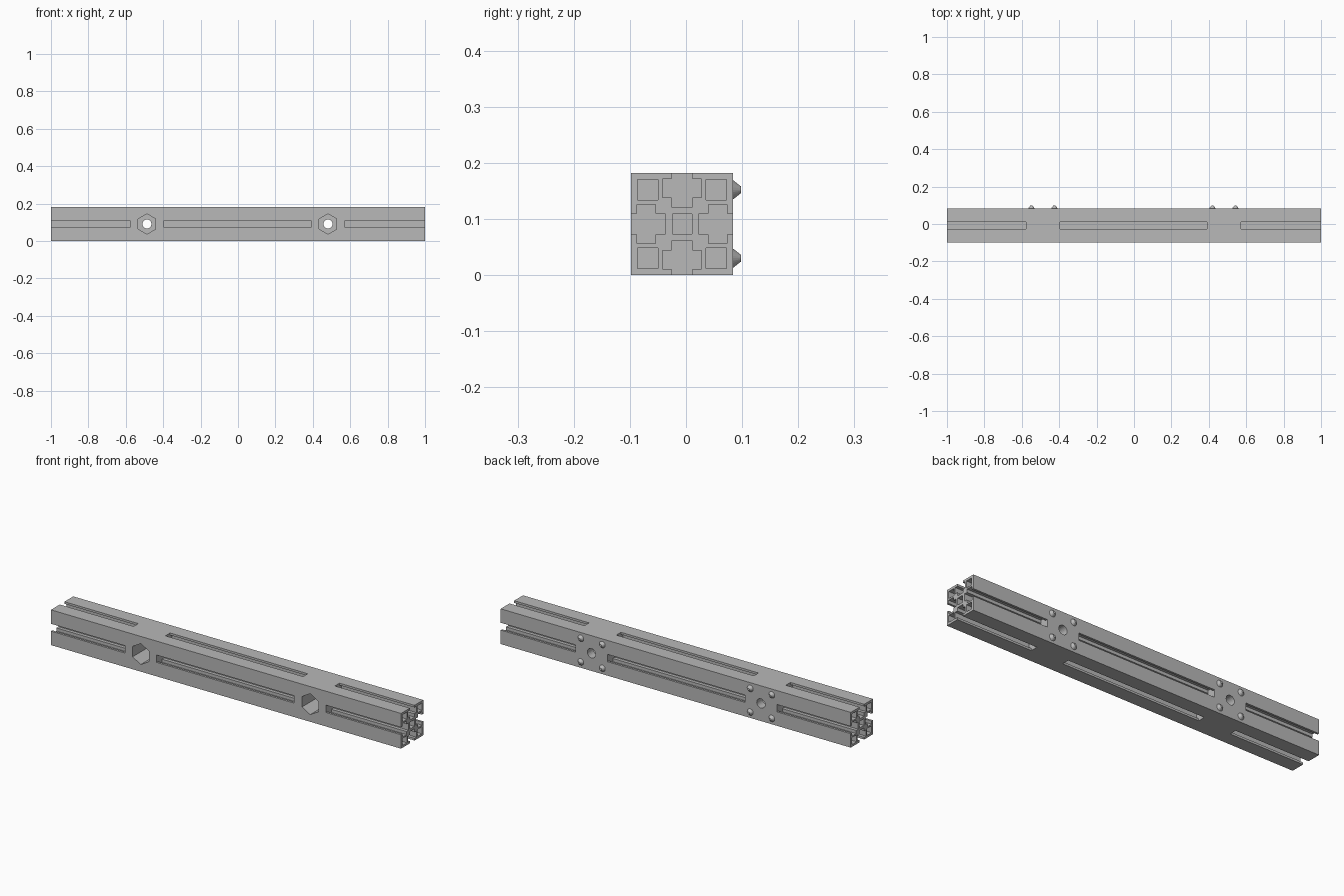
import bpy, bmesh, math
from mathutils import Matrix, Vector

cube = bpy.data.objects.get("Cube")
if cube:
    bpy.data.objects.remove(cube, do_unlink=True)

# Material
grey = bpy.data.materials.new("aluminium grey")
grey.use_nodes = True
colour = (0.48, 0.48, 0.48, 1)
grey.diffuse_color = colour
grey.node_tree.nodes["Principled BSDF"].inputs["Base Color"].default_value = colour

# Overall sizes
CY, CZ, HALF = -0.007, 0.091, 0.091
BACK = CY + HALF
MOUNTS = (-0.487, 0.481)
BLOCK = 0.091           # half length of each solid mounting block


def prism(bm, points, axis, start, end):
    """Extrude a closed outline of 3D points from start to end along an axis."""
    lo = []
    for p in points:
        v = Vector(p)
        v[axis] = start
        lo.append(bm.verts.new(v))
    face = bm.faces.new(lo)
    geom = bmesh.ops.extrude_face_region(bm, geom=[face])["geom"]
    for v in geom:
        if isinstance(v, bmesh.types.BMVert):
            v.co[axis] = end


def finish(bm, name):
    bmesh.ops.recalc_face_normals(bm, faces=bm.faces)
    mesh = bpy.data.meshes.new(name)
    bm.to_mesh(mesh)
    bm.free()
    mesh.materials.append(grey)
    obj = bpy.data.objects.new(name, mesh)
    bpy.context.collection.objects.link(obj)
    return obj


def section(outline):
    """Place a 2D cross-section around the beam's centre line."""
    return [(0, CY + a, CZ + b) for a, b in outline]


def square(a, b, r):
    return [(a - r, b - r), (a + r, b - r), (a + r, b + r), (a - r, b + r)]


def ngon(x, radius, sides):
    """Outline in the front plane with a vertex at the top."""
    turns = [2 * math.pi * i / sides for i in range(sides)]
    return [(x + radius * math.sin(t), 0, CZ + radius * math.cos(t)) for t in turns]


# Beam body
bm = bmesh.new()
prism(bm, section(square(0, 0, HALF)), 0, -1, 1)
beam = finish(bm, "beam")

# Stepped slots and square bores, in three lengths between the solid blocks
half_slot = [(0.019, 0.11), (0.019, 0.08), (0.035, 0.08),
             (0.035, 0.047), (0.019, 0.047), (0.019, 0.03)]
slot = half_slot + [(-a, b) for a, b in reversed(half_slot)]
outlines = [square(0, 0, 0.0175)]
for k in range(4):
    turn = Matrix.Rotation(k * math.pi / 2, 2)
    outlines.append([tuple(turn @ Vector(p)) for p in slot])
    outlines.append(square(*(turn @ Vector((0.061, 0.061))), 0.018))

bm = bmesh.new()
runs = ((-1.02, MOUNTS[0] - BLOCK),
        (MOUNTS[0] + BLOCK, MOUNTS[1] - BLOCK),
        (MOUNTS[1] + BLOCK, 1.02))
for start, end in runs:
    for outline in outlines:
        prism(bm, section(outline), 0, start, end)
cutters = [finish(bm, "slot_cutter")]

# Hexagonal pockets in the front, round bolt holes through to the back
for name, radius, sides, start, end in (
        ("pocket_cutter", 0.054, 6, -0.2, CY - HALF + 0.135),
        ("bolt_hole_cutter", 0.024, 24, -0.2, 0.2)):
    bm = bmesh.new()
    for x in MOUNTS:
        prism(bm, ngon(x, radius, sides), 1, start, end)
    cutters.append(finish(bm, name))

bpy.context.view_layer.objects.active = beam
for cutter in cutters:
    cutter.hide_render = True
    mod = beam.modifiers.new(cutter.name, "BOOLEAN")
    mod.operation = "DIFFERENCE"
    mod.solver = "EXACT"
    mod.object = cutter
    bpy.ops.object.modifier_apply(modifier=mod.name)
for cutter in cutters:
    bpy.data.objects.remove(cutter, do_unlink=True)

# Tapered locating studs around each bolt hole on the back
HEIGHT = 0.014
for side, x in zip(("right", "left"), MOUNTS):
    bm = bmesh.new()
    for dx in (-0.0615, 0.0615):
        for dz in (-0.061, 0.061):
            place = (Matrix.Translation((x + dx, BACK + HEIGHT / 2, CZ + dz))
                     @ Matrix.Rotation(-math.pi / 2, 4, "X"))
            bmesh.ops.create_cone(bm, cap_ends=True, segments=24, radius1=0.017,
                                  radius2=0.006, depth=HEIGHT, matrix=place)
    finish(bm, side + "_locating_studs")
